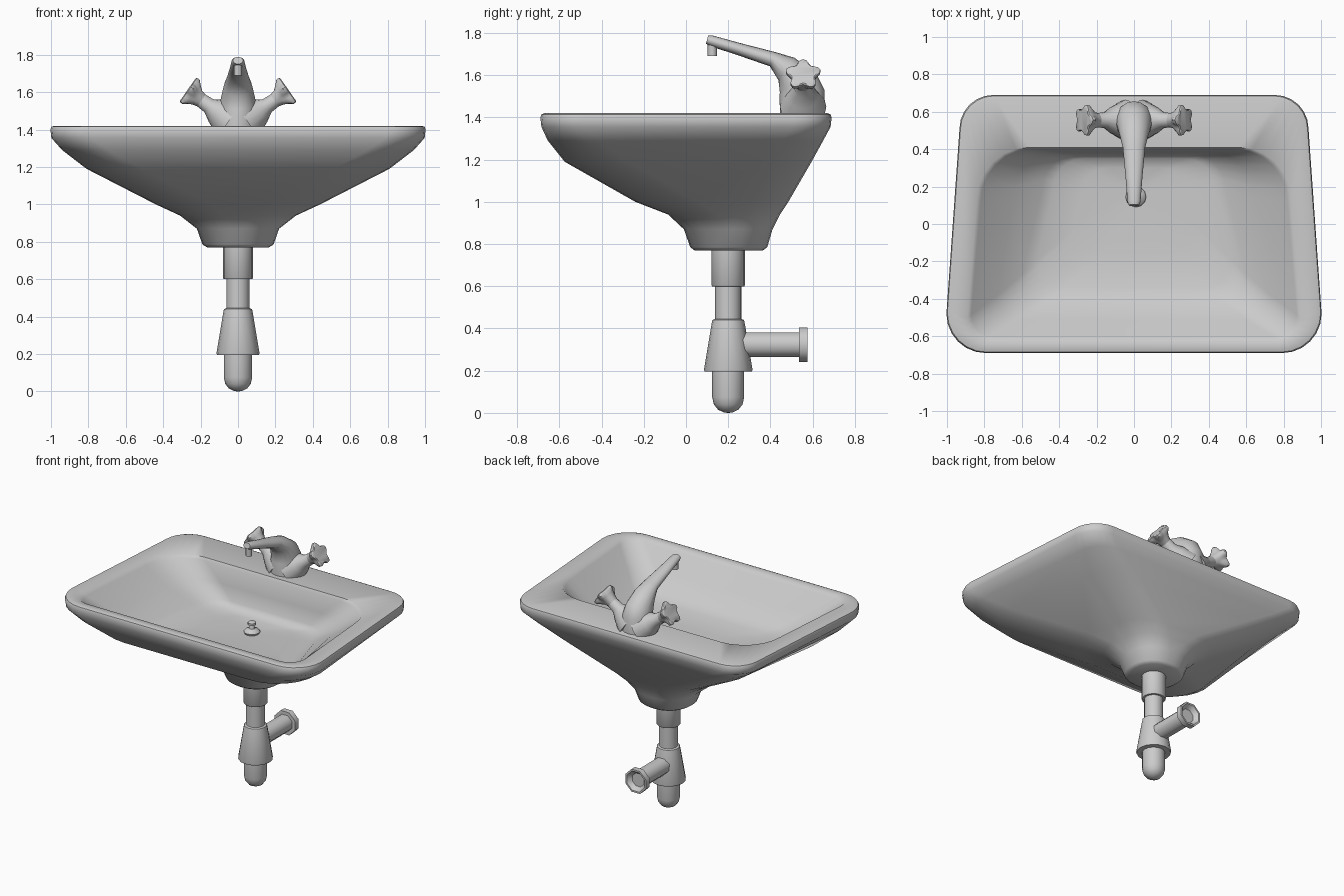
import bpy, bmesh
from math import sin, cos, pi, radians
from mathutils import Vector


def loft(name, rings, angle=40):
    """Skin a list of equal-length rings and cap both ends."""
    bm = bmesh.new()
    vs = [[bm.verts.new(p) for p in ring] for ring in rings]
    n = len(vs[0])
    for a, b in zip(vs, vs[1:]):
        for i in range(n):
            j = (i + 1) % n
            bm.faces.new((a[i], a[j], b[j], b[i]))
    bm.faces.new(vs[0][::-1])
    bm.faces.new(vs[-1])
    bmesh.ops.recalc_face_normals(bm, faces=bm.faces)
    me = bpy.data.meshes.new(name)
    bm.to_mesh(me)
    bm.free()
    ob = bpy.data.objects.new(name, me)
    bpy.context.collection.objects.link(ob)
    bpy.ops.object.select_all(action='DESELECT')
    ob.select_set(True)
    bpy.context.view_layer.objects.active = ob
    bpy.ops.object.shade_smooth_by_angle(angle=radians(angle))
    return ob


def lathe(name, profile, origin, axis=(0, 0, 1), up=(0, 1, 0), seg=16, angle=40):
    """Profile entries: (height, radius[, lobe depth]); lobes give a five-point star."""
    a = Vector(axis).normalized()
    u = Vector(up).normalized()
    v = a.cross(u)
    o = Vector(origin)
    rings = []
    for h, r, *lobe in profile:
        k = lobe[0] if lobe else 0
        ring = []
        for i in range(seg):
            t = 2 * pi * i / seg
            rr = r * (1 - k * (1 - cos(5 * t)) / 2)
            ring.append(o + a * h + u * rr * cos(t) + v * rr * sin(t))
        rings.append(ring)
    return loft(name, rings, angle)


def rounded(z, yf, yb, wf, wb, rf, rb, n=6):
    """Tapered rectangle with rounded corners."""
    corners = [(wf - rf, yf + rf, rf, -90), (wb - rb, yb - rb, rb, 0),
               (-wb + rb, yb - rb, rb, 90), (-wf + rf, yf + rf, rf, 180)]
    return [Vector((x + r * cos(radians(a + 90 * i / n)),
                    y + r * sin(radians(a + 90 * i / n)), z))
            for x, y, r, a in corners for i in range(n + 1)]


# Basin: outside from the foot up, over the rim, then down into the bowl
basin = [
    (0.77, .04, .365, .165, .165, .15, .15),
    (0.785, .02, .385, .19, .19, .17, .17),
    (0.87, -.01, .41, .22, .22, .19, .19),
    (0.94, -.085, .445, .31, .29, .23, .22),
    (1.00, -.24, .485, .44, .38, .30, .25),
    (1.19, -.575, .595, .81, .72, .30, .25),
    (1.29, -.655, .65, .94, .85, .25, .20),
    (1.355, -.685, .685, .998, .93, .21, .18),
    (1.40, -.69, .69, 1.003, .933, .21, .18),
    (1.415, -.685, .685, .998, .928, .21, .18),
    (1.42, -.67, .67, .98, .91, .20, .17),
    (1.42, -.625, .41, .89, .84, .12, .28),
    (1.40, -.605, .40, .87, .82, .12, .28),
    (1.28, -.51, .385, .73, .65, .13, .25),
    (1.18, -.41, .37, .60, .49, .14, .18),
    (1.15, -.34, .35, .52, .43, .15, .16),
    (1.135, -.15, .30, .32, .28, .15, .14),
    (1.125, .10, .20, .05, .05, .04, .04),
]
loft("basin", [rounded(*r) for r in basin], 50)

# Drain plug with its knob
lathe("drain_plug", [(1.12, .048), (1.138, .055), (1.15, .045), (1.16, .02),
                     (1.18, .015), (1.187, .028), (1.203, .028), (1.21, .015)],
      (.01, .145, 0), seg=12)

# Waste pipe, cone-shaped trap and rounded cup
lathe("waste_pipe", [(.80, .08), (.605, .08), (.60, .076), (.60, .062), (.445, .062),
                     (.44, .075), (.415, .08), (.205, .115), (.195, .112), (.195, .076),
                     (.075, .076), (.04, .068), (.015, .048), (.003, .022), (0, .005)],
      (0, .2, 0))

# Side outlet with hollow octagonal flange
lathe("outlet_pipe", [(.22, .062), (.535, .062), (.535, .088), (.575, .088),
                      (.575, .075), (.545, .05)],
      (0, 0, .323), axis=(0, 1, 0), up=(sin(pi / 8), 0, cos(pi / 8)), seg=8, angle=50)

# Tap body bending into the spout: (y, z, tilt, half width, half depth)
spout = [(.55, 1.41, 0, .105, .105), (.55, 1.52, 5, .10, .107),
         (.53, 1.565, 30, .092, .098), (.475, 1.63, 55, .077, .065),
         (.41, 1.676, 70, .060, .036), (.25, 1.724, 75, .045, .029),
         (.12, 1.763, 75, .035, .026), (.10, 1.769, 75, .027, .020)]
rings = []
for y, z, tilt, w, d in spout:
    t = radians(tilt)
    rings.append([Vector((w * cos(a), y + d * sin(a) * cos(t), z + d * sin(a) * sin(t)))
                  for a in (2 * pi * i / 16 for i in range(16))])
loft("tap_spout", rings, 50)
lathe("spout_nozzle", [(1.69, .022), (1.755, .022)], (0, .125, 0), seg=10)

# Tap arms and star handles, one on each side
for side, label in ((-1, "left"), (1, "right")):
    frame = dict(origin=(side * .25, .555, 1.593), axis=(side * .82, 0, .57),
                 up=(-side * .57, 0, .82))
    lathe(label + "_tap_arm", [(-.25, .11), (-.165, .072), (-.115, .042), (-.03, .036)],
          **frame)
    lathe(label + "_tap_handle", [(-.075, .036), (-.04, .045), (-.015, .066, .2),
                                  (.005, .086, .3), (.022, .086, .3), (.027, .078, .3)],
          seg=30, **frame)
